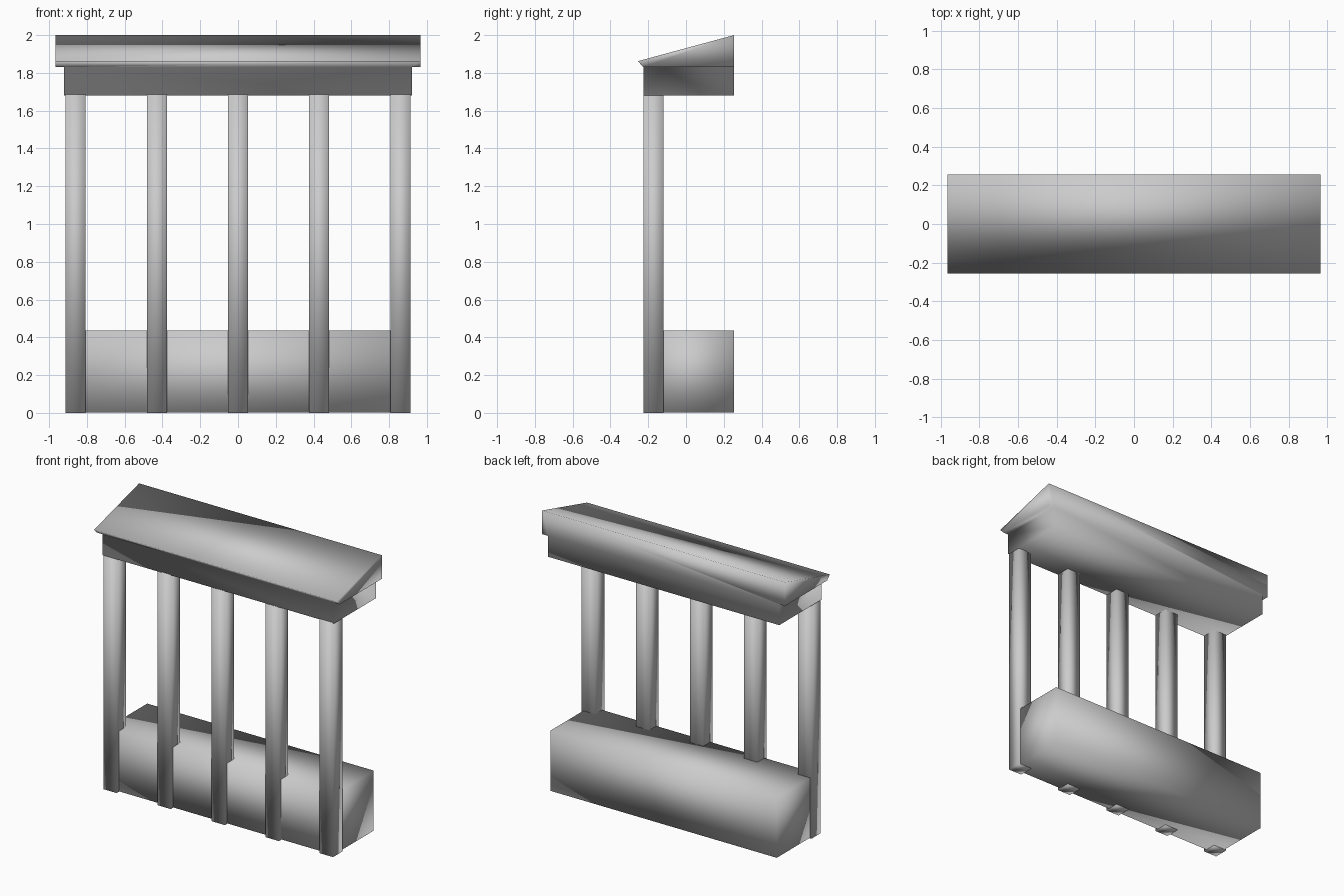
import bpy
import bmesh

cube = bpy.data.objects.get("Cube")
if cube:
    bpy.data.objects.remove(cube, do_unlink=True)

GREY = (0.6, 0.6, 0.6, 1.0)
stone = bpy.data.materials.new("grey_stone")
stone.use_nodes = True
stone.diffuse_color = GREY
stone.node_tree.nodes["Principled BSDF"].inputs["Base Color"].default_value = GREY


def finish(name, bm):
    """Turn a bmesh into a softly shaded grey object."""
    bmesh.ops.recalc_face_normals(bm, faces=bm.faces)
    for face in bm.faces:
        face.smooth = True
    mesh = bpy.data.meshes.new(name)
    bm.to_mesh(mesh)
    bm.free()
    mesh.materials.append(stone)
    obj = bpy.data.objects.new(name, mesh)
    bpy.context.collection.objects.link(obj)
    return obj


def box(name, low, high):
    bm = bmesh.new()
    bmesh.ops.create_cube(bm, size=1)
    for v in bm.verts:
        v.co = [h if c > 0 else l for c, l, h in zip(v.co, low, high)]
    return finish(name, bm)


# Counter block behind the posts
box("base_block", (-0.90, -0.20, 0.003), (0.90, 0.255, 0.435))

# Row of square posts
for i in range(5):
    x = (i - 2) * 0.43
    box(f"post_{i + 1}", (x - 0.053, -0.225, 0), (x + 0.053, -0.12, 1.685))

# Sloping roof and the beam beneath it, one continuous shell
FRONT, BACK, EAVE = -0.225, 0.255, -0.255
BEAM_LOW, BEAM_TOP = 1.68, 1.83
ROOF_X, BEAM_X = 0.965, 0.92
bm = bmesh.new()


def section(half, points):
    """Left and right copies of a row of (y, z) points."""
    return [[bm.verts.new((s * half, y, z)) for y, z in points] for s in (-1, 1)]


roof = section(ROOF_X, [(FRONT, BEAM_TOP), (EAVE, 1.862), (BACK, 2.0), (BACK, BEAM_TOP)])
beam = section(BEAM_X, [(FRONT, BEAM_TOP), (FRONT, BEAM_LOW), (BACK, BEAM_LOW), (BACK, BEAM_TOP)])
(rl, rr), (bl, br) = roof, beam

bm.faces.new((rl[1], rr[1], rr[2], rl[2]))                    # slope
bm.faces.new((rl[1], rl[0], bl[0], br[0], rr[0], rr[1]))      # eave
bm.faces.new((rl[2], rr[2], rr[3], br[3], bl[3], rl[3]))      # roof back
for r, b in zip(roof, beam):
    bm.faces.new(r)                                           # roof end
    bm.faces.new(b)                                           # beam end
    bm.faces.new((r[0], b[0], b[3], r[3]))                    # soffit strip
for i in range(3):
    bm.faces.new((bl[i], br[i], br[i + 1], bl[i + 1]))        # beam sides and underside
finish("roof_and_beam", bm)
